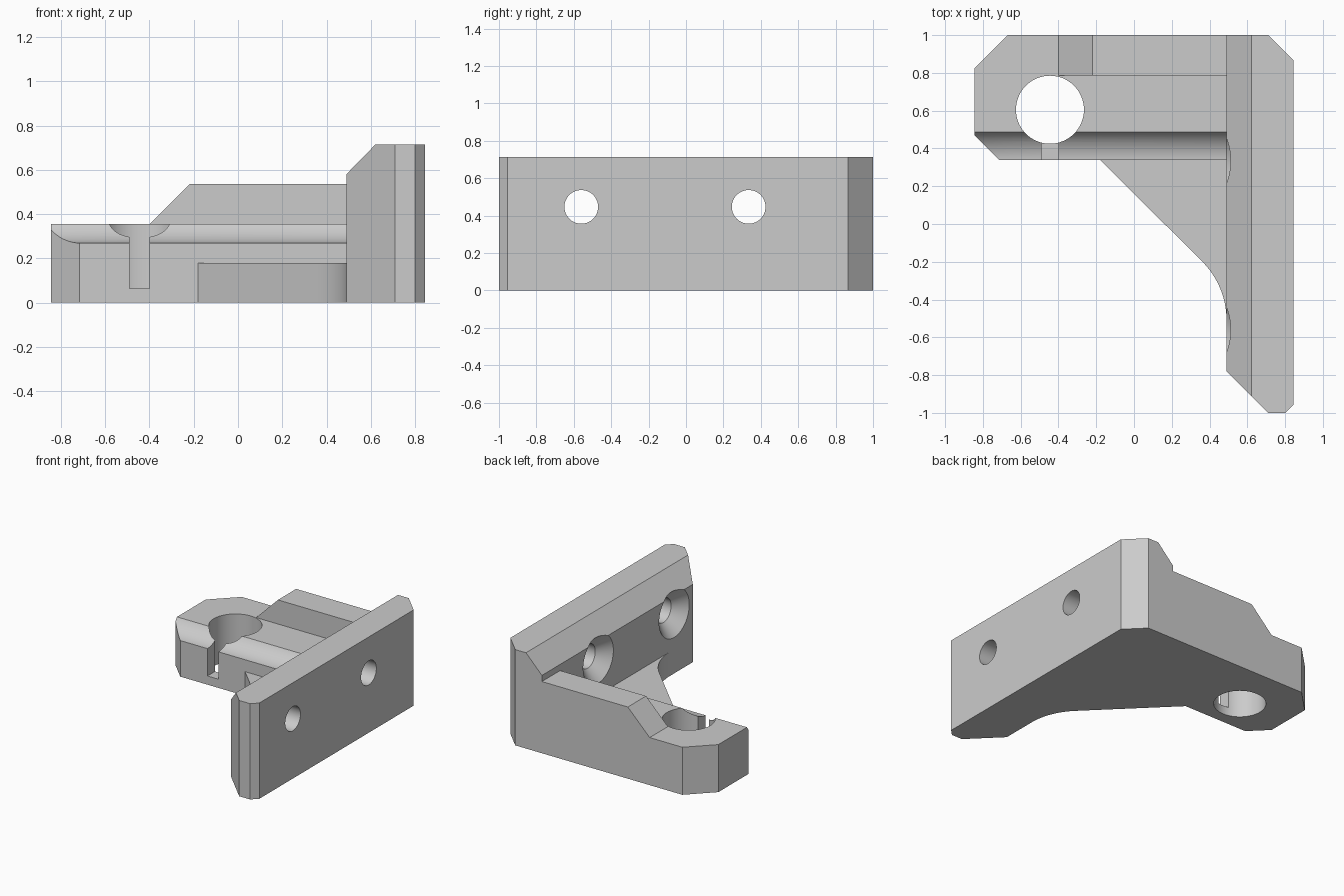
import bpy
import bmesh
from math import cos, sin, pi, radians

cube = bpy.data.objects.get("Cube")
if cube:
    bpy.data.objects.remove(cube, do_unlink=True)

grey = bpy.data.materials.new("light grey")
grey.use_nodes = True
COLOUR = (0.6, 0.6, 0.6, 1)
grey.diffuse_color = COLOUR
for node in grey.node_tree.nodes:
    if node.type == 'BSDF_PRINCIPLED':
        node.inputs["Base Color"].default_value = COLOUR


def finish(name, bm):
    bmesh.ops.recalc_face_normals(bm, faces=bm.faces)
    mesh = bpy.data.meshes.new(name)
    bm.to_mesh(mesh)
    bm.free()
    mesh.materials.append(grey)
    ob = bpy.data.objects.new(name, mesh)
    bpy.context.collection.objects.link(ob)
    return ob


def prism(name, points, lo, hi, axis="z"):
    """Extrude an outline along z (points are x, y) or y (points are x, z)."""
    bm = bmesh.new()
    rings = []
    for h in (lo, hi):
        rings.append([bm.verts.new((a, b, h) if axis == "z" else (a, h, b))
                      for a, b in points])
    bm.faces.new(rings[0])
    bm.faces.new(rings[1])
    n = len(points)
    for i in range(n):
        j = (i + 1) % n
        bm.faces.new((rings[0][i], rings[0][j], rings[1][j], rings[1][i]))
    return finish(name, bm)


def screw_cutter(name, y, z, profile, sides=64):
    """Revolve (x, radius) points about a line along x."""
    bm = bmesh.new()
    rings = [[bm.verts.new((x, y + r * cos(2 * pi * k / sides),
                            z + r * sin(2 * pi * k / sides)))
              for k in range(sides)] for x, r in profile]
    for a, b in zip(rings, rings[1:]):
        for k in range(sides):
            m = (k + 1) % sides
            bm.faces.new((a[k], a[m], b[m], b[k]))
    bm.faces.new(rings[0])
    bm.faces.new(rings[-1])
    return finish(name, bm)


def circle(x, y, r, sides=64):
    return [(x + r * cos(2 * pi * k / sides), y + r * sin(2 * pi * k / sides))
            for k in range(sides)]


def combine(base, other, operation):
    other.hide_render = True
    mod = base.modifiers.new(other.name, 'BOOLEAN')
    mod.operation = operation
    mod.solver = 'EXACT'
    mod.object = other
    bpy.context.view_layer.objects.active = base
    bpy.ops.object.modifier_apply(modifier=mod.name)
    bpy.data.objects.remove(other, do_unlink=True)


FACE = 0.49  # inner face of the mounting wall

# Mounting wall with its bevelled inner top edge
bracket = prism("bracket", [(FACE, 1), (0.71, 1), (0.845, 0.865), (0.845, -0.955),
                            (0.80, -1), (0.71, -1), (FACE, -0.78)], 0, 0.715)
combine(bracket, prism("wall_bevel", [(0.45, 0.54), (0.66, 0.755), (0.45, 0.755)],
                       -1.2, 1.2, "y"), 'DIFFERENCE')

# Holder arm
combine(bracket, prism("arm", [(-0.845, 0.825), (-0.67, 1), (0.6, 1), (0.6, 0.34),
                               (-0.715, 0.34), (-0.845, 0.47)], 0, 0.355), 'UNION')

# Stiffening ridge along the back of the arm
combine(bracket, prism("ridge", [(-0.4, 0.355), (-0.22, 0.535), (0.55, 0.535),
                                 (0.55, 0.2), (-0.4, 0.2)], 0.785, 1, "y"), 'UNION')

# Low gusset whose slope curves into the wall
bend = [(0.05 + 0.44 * cos(a), -0.51 + 0.44 * sin(a))
        for a in (radians(45 - 45 * k / 16) for k in range(17))]
combine(bracket, prism("gusset", [(0.6, 0.5), (-0.18, 0.5), (-0.18, 0.34)] + bend
                       + [(0.6, -0.51)], 0, 0.18), 'UNION')

# Round socket and narrow slot opening to the front
combine(bracket, prism("socket", circle(-0.445, 0.605, 0.18), -0.2, 0.8), 'DIFFERENCE')
combine(bracket, prism("slot", [(-0.49, 0.2), (-0.40, 0.2), (-0.40, 0.55),
                                (-0.49, 0.55)], 0.065, 0.8), 'DIFFERENCE')

# Countersunk screw holes, with head clearance that grooves the arm
for label, y in (("back", 0.335), ("front", -0.56)):
    combine(bracket, screw_cutter(label + "_screw", y, 0.447,
                                  [(-1, 0.178), (FACE, 0.178), (FACE + 0.088, 0.09),
                                   (1, 0.09)]), 'DIFFERENCE')

# Smooth curved walls, keep machined edges sharp
bpy.ops.object.select_all(action='DESELECT')
bracket.select_set(True)
bpy.context.view_layer.objects.active = bracket
bpy.ops.object.shade_smooth_by_angle(angle=radians(25))
